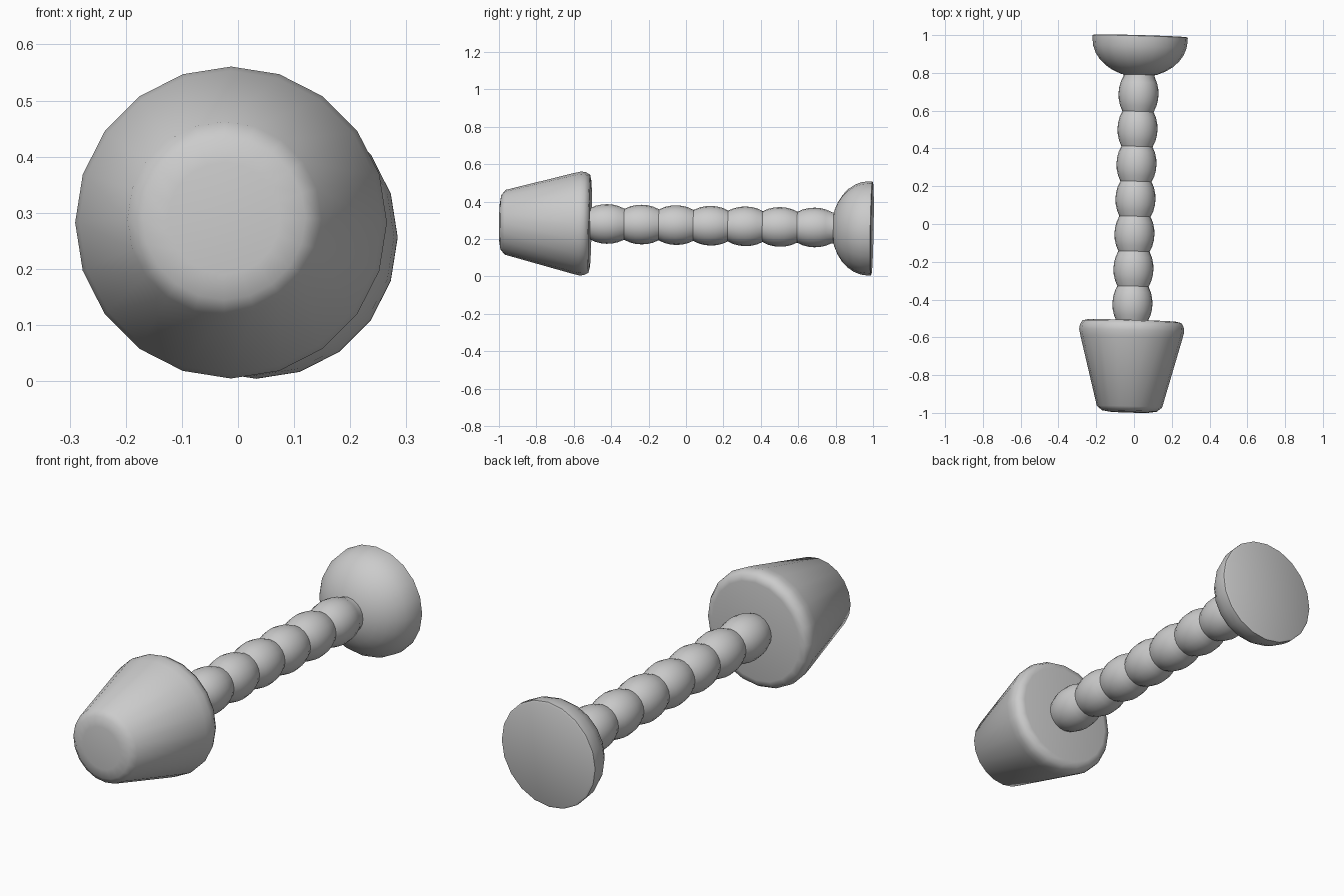
import bpy, bmesh, math
from mathutils import Vector

if "Cube" in bpy.data.objects:
    bpy.data.objects.remove(bpy.data.objects["Cube"])

# Slightly tilted long axis of the tool, from the tapered head to the domed foot
START = Vector((-0.025, -1.0, 0.29))
END = Vector((0.033, 1.0, 0.256))
AXIS = (END - START).normalized()
ROT = AXIS.to_track_quat('Z', 'Y').to_matrix()
SIDES = 20


def lathe(name, profile, angle):
    """Turn (position along y, radius) points around the tilted axis."""
    bm = bmesh.new()
    rings = []
    for t, r in profile:
        c = START.lerp(END, (t + 1) / 2)
        if r == 0:
            rings.append([bm.verts.new(c)])
            continue
        ring = []
        for i in range(SIDES):
            a = 2 * math.pi * i / SIDES
            ring.append(bm.verts.new(c + ROT @ Vector((r * math.cos(a), r * math.sin(a), 0))))
        rings.append(ring)
    for a, b in zip(rings, rings[1:]):
        for i in range(SIDES):
            j = (i + 1) % SIDES
            if len(a) == 1:
                bm.faces.new((a[0], b[j], b[i]))
            elif len(b) == 1:
                bm.faces.new((a[i], a[j], b[0]))
            else:
                bm.faces.new((a[i], a[j], b[j], b[i]))
    bmesh.ops.recalc_face_normals(bm, faces=bm.faces)
    mesh = bpy.data.meshes.new(name)
    bm.to_mesh(mesh)
    bm.free()
    obj = bpy.data.objects.new(name, mesh)
    bpy.context.collection.objects.link(obj)
    bpy.ops.object.select_all(action='DESELECT')
    obj.select_set(True)
    bpy.context.view_layer.objects.active = obj
    bpy.ops.object.shade_smooth_by_angle(angle=math.radians(angle))
    return obj


# Tapered head with rounded rims
lathe("tapered_head", [(-0.998, 0), (-0.997, 0.10), (-0.99, 0.145), (-0.967, 0.173),
                       (-0.60, 0.270), (-0.565, 0.278), (-0.54, 0.275),
                       (-0.517, 0.262), (-0.511, 0.235), (-0.512, 0.0)], 60)

# Beaded handle: seven stretched beads joined at shallow valleys
BEADS, FIRST, LENGTH = 7, -0.515, 0.185
handle = []
for k in range(BEADS):
    for s in range(6):
        u = -1 + s / 3
        handle.append((FIRST + LENGTH * (k + (u + 1) / 2),
                       0.106 * math.sqrt(1 - 0.39 * u * u)))
handle.append((FIRST + BEADS * LENGTH, 0.083))
handle.append((0.81, 0.083))
lathe("beaded_handle", handle, 30)

# Domed foot with a flat end
dome = []
for i in range(9):
    a = math.pi / 2 * i / 8
    dome.append((0.975 - 0.197 * math.cos(a), 0.252 * math.sin(a)))
dome += [(0.992, 0.252), (0.996, 0.244), (0.995, 0)]
lathe("domed_foot", dome, 50)
